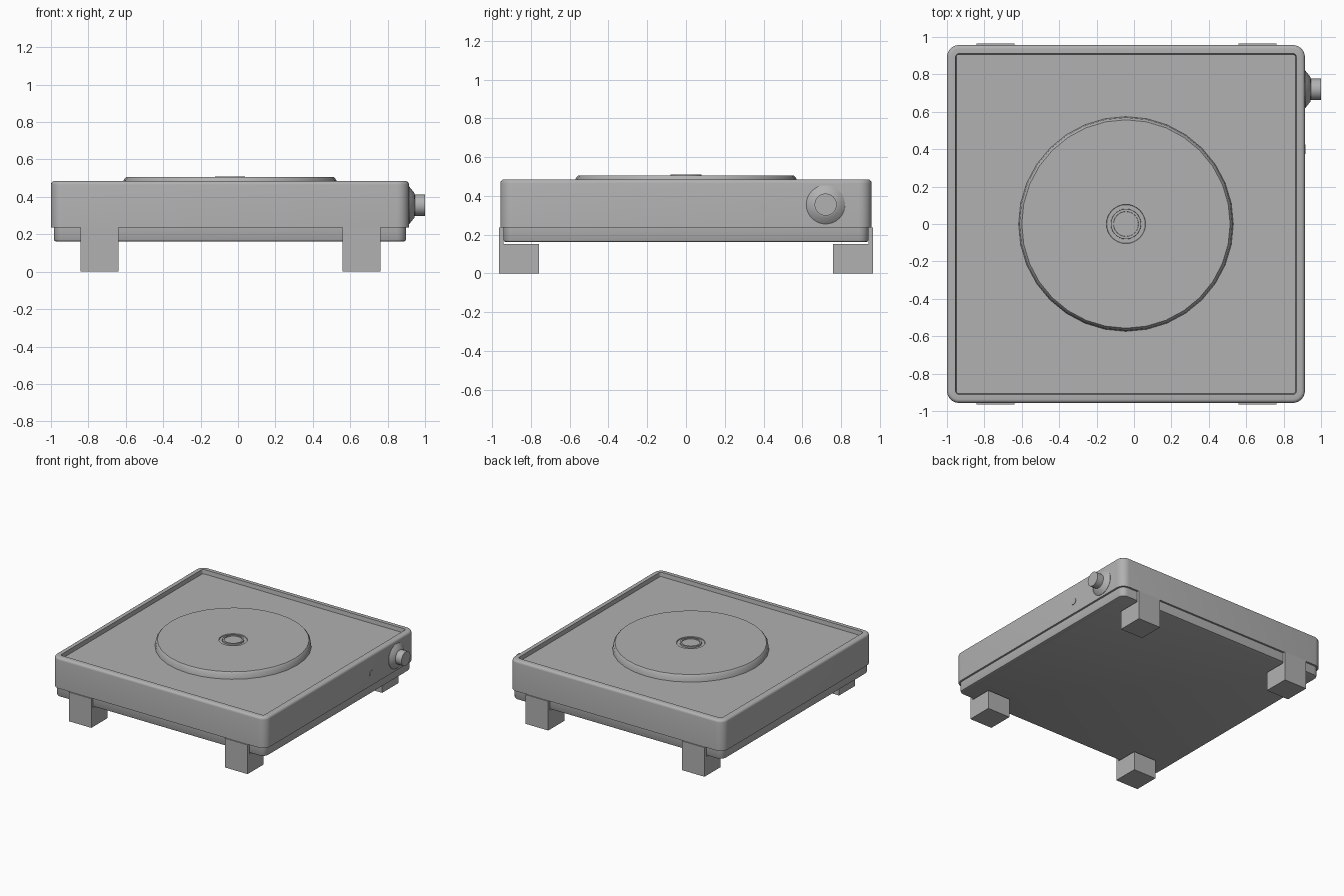
import bpy, bmesh, math
from mathutils import Matrix

if "Cube" in bpy.data.objects:
    bpy.data.objects.remove(bpy.data.objects["Cube"])

CX = -0.043            # centre of the body in x
HALF = 0.957           # half width of the square body

grey = bpy.data.materials.new("dark_grey")
grey.diffuse_color = (0.44, 0.44, 0.44, 1)
grey.use_nodes = True
grey.node_tree.nodes["Principled BSDF"].inputs["Base Color"].default_value = grey.diffuse_color


def finish(bm, name, smooth=True):
    bmesh.ops.recalc_face_normals(bm, faces=bm.faces)
    me = bpy.data.meshes.new(name)
    bm.to_mesh(me)
    bm.free()
    me.materials.append(grey)
    ob = bpy.data.objects.new(name, me)
    bpy.context.collection.objects.link(ob)
    if smooth:
        bpy.ops.object.select_all(action='DESELECT')
        ob.select_set(True)
        bpy.context.view_layer.objects.active = ob
        bpy.ops.object.shade_smooth_by_angle(angle=math.radians(32))
    return ob


def skin(bm, rings):
    # bridge consecutive rings and cap both ends
    for a, b in zip(rings, rings[1:]):
        n = len(a)
        for i in range(n):
            bm.faces.new((a[i], a[(i + 1) % n], b[(i + 1) % n], b[i]))
    bm.faces.new(rings[0])
    bm.faces.new(rings[-1])


def rounded_square(name, profile, radius=0.065, steps=6):
    # profile: (inset from body edge, height)
    bm = bmesh.new()
    rings = []
    for inset, z in profile:
        h = HALF - inset
        r = max(radius - inset, 0.015)
        ring = []
        for q, (sx, sy) in enumerate(((1, 1), (-1, 1), (-1, -1), (1, -1))):
            for k in range(steps + 1):
                a = math.pi / 2 * (q + k / steps)
                ring.append(bm.verts.new((CX + sx * (h - r) + r * math.cos(a),
                                          sy * (h - r) + r * math.sin(a), z)))
        rings.append(ring)
    skin(bm, rings)
    return finish(bm, name)


def lathe(name, profile, matrix, n=32):
    # profile: (radius, height) around local z
    bm = bmesh.new()
    rings = [[bm.verts.new((r * math.cos(2 * math.pi * i / n),
                            r * math.sin(2 * math.pi * i / n), z))
              for i in range(n)] for r, z in profile]
    skin(bm, rings)
    bm.transform(matrix)
    return finish(bm, name)


# housing with raised rim and recessed top
rounded_square("housing", [(0, 0.237), (0, 0.465), (0.0015, 0.473), (0.006, 0.479),
                           (0.012, 0.4835), (0.02, 0.485), (0.046, 0.485),
                           (0.05, 0.452)])

# bottom pan
rounded_square("bottom_pan", [(0.027, 0.162), (0.019, 0.165), (0.015, 0.173), (0.015, 0.245)])

# hot plate with central dimple
lathe("hot_plate", [(0.575, 0.445), (0.569, 0.49), (0.557, 0.505),
                    (0.105, 0.505), (0.103, 0.499), (0.081, 0.499), (0.08, 0.51),
                    (0.067, 0.51), (0.066, 0.503)],
      Matrix.Translation((CX, 0, 0)))

# control knob and indicator lamp on the right side
side = Matrix.Rotation(math.pi / 2, 4, 'Y')
lathe("knob", [(0.1, -0.01), (0.1, 0.003), (0.066, 0.03), (0.057, 0.032), (0.057, 0.087)],
      Matrix.Translation((0.913, 0.72, 0.355)) @ side)
lathe("indicator_lamp", [(0.025, -0.01), (0.025, 0.005)],
      Matrix.Translation((0.913, 0.40, 0.335)) @ side, 16)

# four L-shaped feet: block below, thin tab up the outside
for end, sy in (("front", -1), ("back", 1)):
    for hand, x in (("left", -0.74), ("right", 0.66)):
        bm = bmesh.new()
        outline = [(0.964, 0), (0.964, 0.236), (0.94, 0.236), (0.94, 0.152),
                   (0.758, 0.152), (0.758, 0)]
        skin(bm, [[bm.verts.new((x + dx, sy * y, z)) for y, z in outline]
                  for dx in (-0.101, 0.101)])
        finish(bm, f"{end}_{hand}_foot", False)
